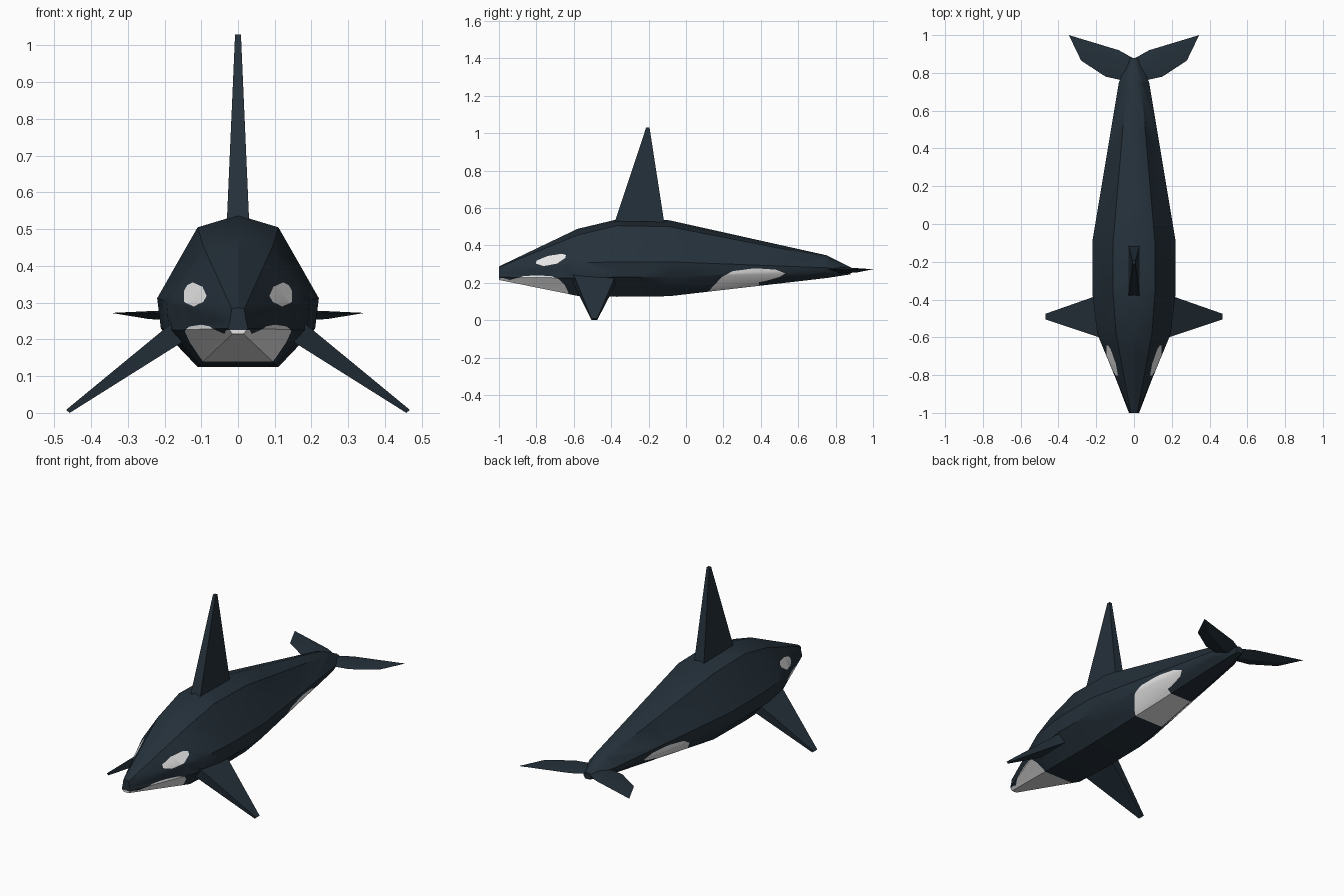
import bpy, bmesh
from mathutils import Vector

if "Cube" in bpy.data.objects:
    bpy.data.objects.remove(bpy.data.objects["Cube"])


def material(name, rgb):
    m = bpy.data.materials.new(name)
    m.diffuse_color = (*rgb, 1)
    m.use_nodes = True
    m.node_tree.nodes["Principled BSDF"].inputs["Base Color"].default_value = m.diffuse_color
    return m


DARK = material("dark_slate", (0.018, 0.030, 0.042))
WHITE = material("white", (0.80, 0.80, 0.80))


def finish(name, bm, angle):
    bmesh.ops.recalc_face_normals(bm, faces=bm.faces)
    me = bpy.data.meshes.new(name)
    bm.to_mesh(me)
    bm.free()
    me.materials.append(DARK)
    me.materials.append(WHITE)
    ob = bpy.data.objects.new(name, me)
    bpy.context.collection.objects.link(ob)
    bpy.ops.object.select_all(action='DESELECT')
    ob.select_set(True)
    bpy.context.view_layer.objects.active = ob
    bpy.ops.object.shade_smooth_by_angle(angle=angle)
    return ob


def hull(name, points, mirror=False):
    """Convex solid around the points, optionally mirrored across x."""
    bm = bmesh.new()
    for p in points:
        bm.verts.new(p)
    bmesh.ops.convex_hull(bm, input=bm.verts)
    ob = finish(name, bm, 0.25)
    if mirror:
        ob.modifiers.new("mirror", 'MIRROR').use_mirror_merge = False
    return ob


def inside(point, planes):
    return all((point - co).dot(no) > 0 for co, no in planes)


def paint(bm, outline):
    """Cut a convex side-view (y, z) outline through the mesh, colour it white."""
    pts = [Vector((0, y, z)) for y, z in outline]
    mid = sum(pts, Vector()) / len(pts)
    planes = []
    for a, b in zip(pts, pts[1:] + pts[:1]):
        no = (b - a).cross(Vector((1, 0, 0))).normalized()
        if (mid - a).dot(no) < 0:
            no = -no
        faces = [f for f in bm.faces if inside(f.calc_center_median(), planes)]
        geom = set(faces)
        for f in faces:
            geom.update(f.edges)
            geom.update(f.verts)
        bmesh.ops.bisect_plane(bm, geom=list(geom), dist=1e-5,
                               plane_co=a, plane_no=no)
        planes.append((a, no))
    for f in bm.faces:
        if inside(f.calc_center_median(), planes):
            f.material_index = 1


# Body: y, top height, then shoulder, side, lower side and belly corner (x, z)
stations = [
    (-1.00, .287, (.017, .283), (.022, .250), (.027, .230), (.015, .215)),
    (-0.58, .488, (.095, .455), (.195, .305), (.188, .225), (.105, .130)),
    (-0.37, .538, (.110, .505), (.220, .312), (.210, .230), (.110, .125)),
    (-0.09, .534, (.110, .500), (.220, .312), (.210, .230), (.110, .128)),
    (0.75, .347, (.038, .335), (.080, .280), (.072, .255), (.035, .225)),
    (0.88, .282, (.014, .278), (.026, .268), (.024, .258), (.014, .245)),
]
bm = bmesh.new()
rings = []
for y, top, *side in stations:
    ring = [(0, top)] + side + [(-x, z) for x, z in reversed(side)]
    rings.append([bm.verts.new((x, y, z)) for x, z in ring])
for a, b in zip(rings, rings[1:]):
    for i in range(len(a)):
        j = (i + 1) % len(a)
        bm.faces.new((a[i], a[j], b[j], b[i]))
bm.faces.new(rings[0])
bm.faces.new(rings[-1])
bmesh.ops.triangulate(bm, faces=[f for f in bm.faces if len(f.verts) == 4],
                      quad_method='SHORT_EDGE')

# Eye patches
paint(bm, [(-.803, .302), (-.80, .318), (-.74, .343), (-.665, .355),
           (-.642, .348), (-.645, .333), (-.69, .302), (-.76, .289)])
# Chin and snout underside
paint(bm, [(-.94, .10), (-.62, .10), (-.63, .15), (-.65, .19), (-.68, .22),
           (-.72, .235), (-.80, .240), (-.87, .235), (-.94, .215)])
paint(bm, [(-1.1, .10), (-.94, .10), (-.94, .215), (-.98, .226), (-1.1, .226)])
# Belly and flank patches
paint(bm, [(.10, .10), (.13, .165), (.19, .23), (.25, .262), (.35, .275),
           (.39, .276), (.39, .10)])
paint(bm, [(.39, .203), (.39, .276), (.48, .27), (.53, .25), (.50, .23),
           (.42, .208)])
finish("body", bm, 0.6)

# Dorsal fin: tapered block
hull("dorsal_fin",
     [(s * .033, y, .46) for s in (-1, 1) for y in (-.402, -.107)]
     + [(s * .008, y, 1.03) for s in (-1, 1) for y in (-.213, -.195)])

# Side flippers: tapered blocks sloping down and out
hull("flippers",
     [(x, y, z) for x, z in ((.140, .278), (.105, .222)) for y in (-.615, -.36)]
     + [(x, y, z) for x, z in ((.468, .008), (.458, 0)) for y in (-.505, -.475)],
     mirror=True)

# Tail flukes: thin swept blades, thicker along the middle
outline = [(0, .76), (.06, .76), (.15, .78), (.28, .865), (.345, 1.0),
           (.08, .92), (.02, .88), (0, .875)]
hull("tail_flukes",
     [(x, y, .272) for x, y in outline]
     + [(.05, .83, .284), (.05, .83, .250), (.24, .915, .277), (.24, .915, .255)],
     mirror=True)
